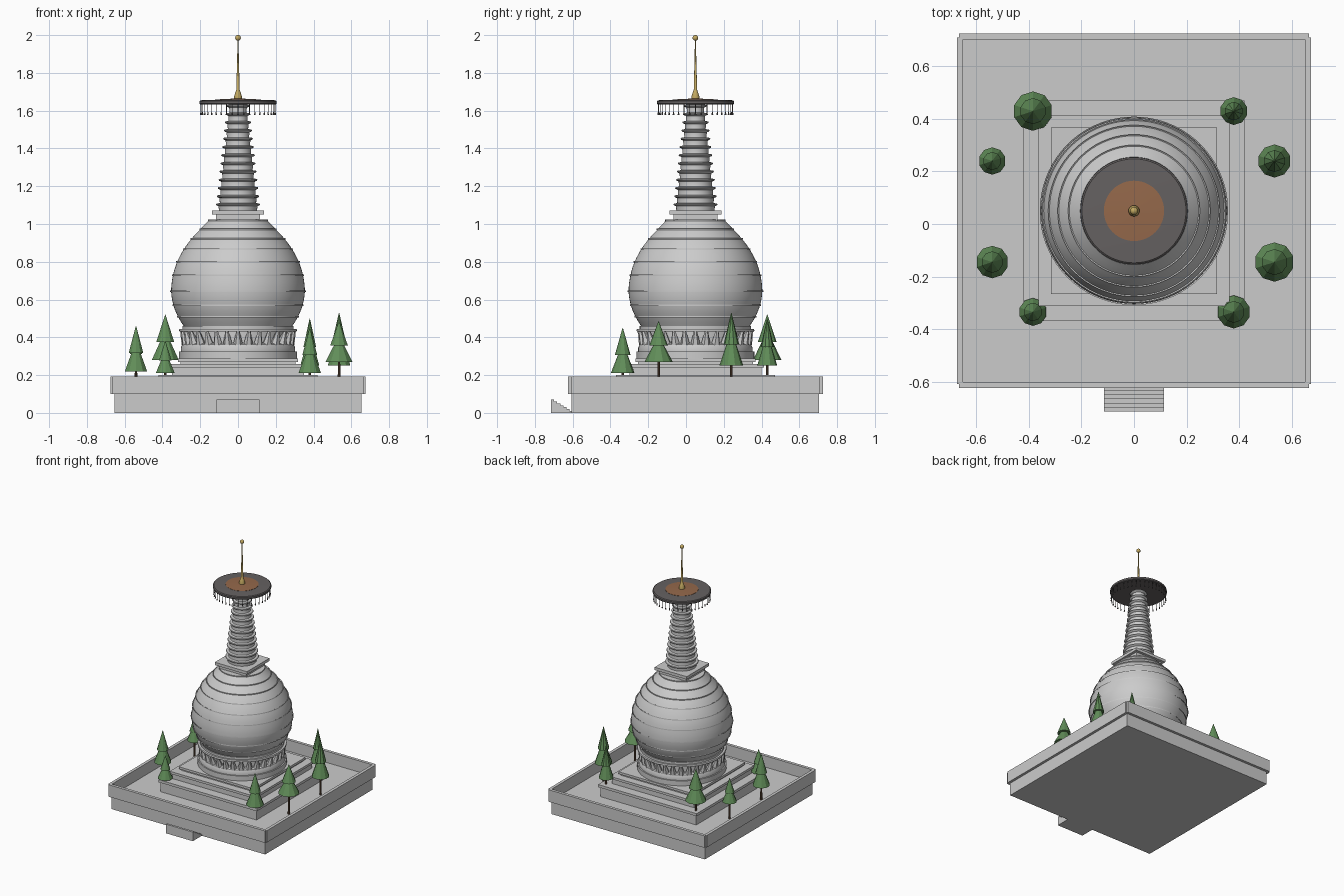
import bpy, bmesh, math
from mathutils import Matrix, Vector

if "Cube" in bpy.data.objects:
    bpy.data.objects.remove(bpy.data.objects["Cube"])

CY = 0.05  # the monument's axis lies slightly behind the origin


def material(name, rgb):
    m = bpy.data.materials.new(name)
    m.diffuse_color = (*rgb, 1)
    m.use_nodes = True
    m.node_tree.nodes["Principled BSDF"].inputs["Base Color"].default_value = m.diffuse_color
    return m


GREEN = material("leaf_green", (0.12, 0.27, 0.10))
BROWN = material("bark_brown", (0.12, 0.07, 0.04))
GOLD = material("gold", (0.55, 0.40, 0.12))
DARK = material("dark_metal", (0.13, 0.12, 0.12))
COPPER = material("copper", (0.30, 0.14, 0.07))


def finish(name, bm, mat=None, smooth=False):
    me = bpy.data.meshes.new(name)
    bmesh.ops.recalc_face_normals(bm, faces=bm.faces)
    bm.to_mesh(me)
    bm.free()
    ob = bpy.data.objects.new(name, me)
    bpy.context.collection.objects.link(ob)
    if mat:
        me.materials.append(mat)
    if smooth:
        bpy.ops.object.select_all(action='DESELECT')
        ob.select_set(True)
        bpy.context.view_layer.objects.active = ob
        bpy.ops.object.shade_smooth_by_angle(angle=math.radians(30))
    return ob


def add_box(bm, x0, x1, y0, y1, z0, z1):
    m = Matrix.Translation(((x0 + x1) / 2, (y0 + y1) / 2, (z0 + z1) / 2))
    bmesh.ops.create_cube(bm, size=1, matrix=m @ Matrix.Diagonal((x1 - x0, y1 - y0, z1 - z0, 1)))


def add_cone(bm, base, r1, r2, h, n, rot=Matrix()):
    m = Matrix.Translation(base) @ rot @ Matrix.Translation((0, 0, h / 2))
    bmesh.ops.create_cone(bm, cap_ends=True, segments=n, radius1=r1, radius2=r2, depth=h, matrix=m)


def square_tiers(name, tiers):
    bm = bmesh.new()
    for h, z0, z1 in tiers:
        add_box(bm, -h, h, CY - h, CY + h, z0, z1)
    return finish(name, bm)


def lathe(name, profile, n=64, mat=None):
    bm = bmesh.new()
    rings = []
    for r, z in profile:
        rings.append([bm.verts.new((r * math.cos(2 * math.pi * i / n),
                                    CY + r * math.sin(2 * math.pi * i / n), z)) for i in range(n)])
    for a, b in zip(rings, rings[1:]):
        for i in range(n):
            j = (i + 1) % n
            bm.faces.new((a[i], a[j], b[j], b[i]))
    bm.faces.new(rings[0])
    bm.faces.new(rings[-1])
    return finish(name, bm, mat, True)


# Platform with overhanging parapet walls
square_tiers("platform", [(0.655, 0, 0.105)])
bm = bmesh.new()
i, o = 0.652, 0.675
for s in (-1, 1):
    a, b = sorted((s * i, s * o))
    add_box(bm, a, b, CY - 0.66, CY + 0.66, 0.1, 0.192)
    add_box(bm, -0.666, 0.666, CY + a, CY + b, 0.1, 0.192)
finish("parapet", bm)

# Entrance steps
bm = bmesh.new()
for k in range(7):
    y = -0.715 + k * 0.0165
    add_box(bm, -0.115, 0.115, y, y + 0.0165, 0, 0.07 - k * 0.01)
finish("entrance_steps", bm)

# Square terraces with lips
square_tiers("terraces", [(0.408, 0.1, 0.18), (0.42, 0.18, 0.2),
                          (0.35, 0.2, 0.24), (0.363, 0.24, 0.258),
                          (0.305, 0.258, 0.27), (0.317, 0.27, 0.287)])

# Round drum, core and collar around the petals
lathe("drum", [(0.312, 0.287), (0.312, 0.325), (0.303, 0.325), (0.303, 0.345), (0.295, 0.362),
               (0.285, 0.368), (0.262, 0.37), (0.262, 0.43), (0.31, 0.43), (0.312, 0.437),
               (0.31, 0.444), (0.295, 0.444), (0.295, 0.46), (0.2, 0.46)])

# Ring of lotus petals
bm = bmesh.new()
N = 32
for k in range(N):
    a = 2 * math.pi * k / N
    rot = Matrix.Rotation(a, 4, 'Z') @ Matrix.Rotation(0.3, 4, 'Y')
    add_cone(bm, (0.278 * math.cos(a), CY + 0.278 * math.sin(a), 0.365), 0.025, 0.009, 0.07, 6, rot)
finish("lotus_petals", bm)

# Dome: smooth silhouette broken by small stepped bands
shape = [(0.285, 0.455), (0.318, 0.51), (0.342, 0.57), (0.354, 0.645), (0.344, 0.73),
         (0.322, 0.80), (0.286, 0.868), (0.246, 0.922), (0.2, 0.972), (0.155, 1.02)]
prof = []
for k in range(len(shape) - 1):
    (r0, z0), (r1, z1) = shape[k], shape[k + 1]
    pr, nr = shape[max(k - 1, 0)], shape[min(k + 2, len(shape) - 1)]
    for s in range(5):
        t = s / 4
        p = [0.5 * (2 * b + (c - a) * t + (2 * a - 5 * b + 4 * c - d) * t * t
                    + (3 * b - a - 3 * c + d) * t ** 3)
             for a, b, c, d in zip(pr, shape[k], shape[k + 1], nr)]
        prof.append((p[0], p[1]))
    prof += [(r1 + 0.005, z1 - 0.004), (r1 + 0.005, z1 + 0.003)]
prof.append((0.1, 1.024))
lathe("dome", prof, 72)

# Square crown block
square_tiers("crown_block", [(0.116, 1.015, 1.05), (0.137, 1.05, 1.072)])

# Spire of thirteen rings
prof = [(0.1, 1.07)]
for k in range(13):
    z, r = 1.07 + k * 0.0435, 0.117 - k * 0.0047
    prof += [(r - 0.016, z), (r - 0.014, z + 0.024), (r - 0.004, z + 0.028),
             (r, z + 0.033), (r - 0.003, z + 0.038), (r - 0.02, z + 0.041)]
prof += [(0.04, 1.636), (0.03, 1.64)]
lathe("spire_rings", prof, 40)

# Canopy disc with hanging fringe
lathe("canopy", [(0.04, 1.632), (0.2, 1.632), (0.204, 1.637), (0.204, 1.65), (0.198, 1.655), (0.115, 1.658)], 64, DARK)
lathe("canopy_centre", [(0.115, 1.656), (0.115, 1.6595), (0.02, 1.664)], 48, COPPER)
bm = bmesh.new()
N = 40
for k in range(N):
    a = 2 * math.pi * k / N
    x, y = 0.197 * math.cos(a), CY + 0.197 * math.sin(a)
    add_cone(bm, (x, y, 1.59), 0.0018, 0.0018, 0.045, 5)
    add_cone(bm, (x, y, 1.578), 0.005, 0.002, 0.016, 6)
finish("canopy_fringe", bm, DARK)

# Golden finial
lathe("finial", [(0.02, 1.66), (0.021, 1.675), (0.013, 1.70), (0.009, 1.71), (0.004, 1.90), (0.003, 1.98)], 20, GOLD)
bm = bmesh.new()
bmesh.ops.create_uvsphere(bm, u_segments=16, v_segments=10, radius=0.015,
                          matrix=Matrix.Translation((0, CY, 1.985)))
finish("finial_ball", bm, GOLD, True)

# Trees: x, y, crown radius, crown bottom, top
trees = [(-0.385, 0.43, 0.075, 0.28, 0.52), (-0.54, 0.24, 0.052, 0.24, 0.42),
         (-0.54, -0.145, 0.062, 0.22, 0.46), (-0.385, -0.335, 0.053, 0.21, 0.38),
         (0.38, 0.43, 0.053, 0.25, 0.5), (0.535, 0.24, 0.063, 0.25, 0.53),
         (0.535, -0.145, 0.075, 0.27, 0.485), (0.38, -0.335, 0.063, 0.21, 0.45)]
for k, (x, y, r, z0, z1) in enumerate(trees, 1):
    h = z1 - z0
    bm = bmesh.new()
    add_cone(bm, (x, y, z0), r, 0.012, h * 0.55, 10)
    add_cone(bm, (x, y, z0 + h * 0.4), r * 0.66, 0.001, h * 0.6, 10)
    finish(f"tree_crown_{k}", bm, GREEN)
    bm = bmesh.new()
    add_cone(bm, (x, y, 0.1), 0.008, 0.006, z0 - 0.08, 8)
    finish(f"tree_trunk_{k}", bm, BROWN)
